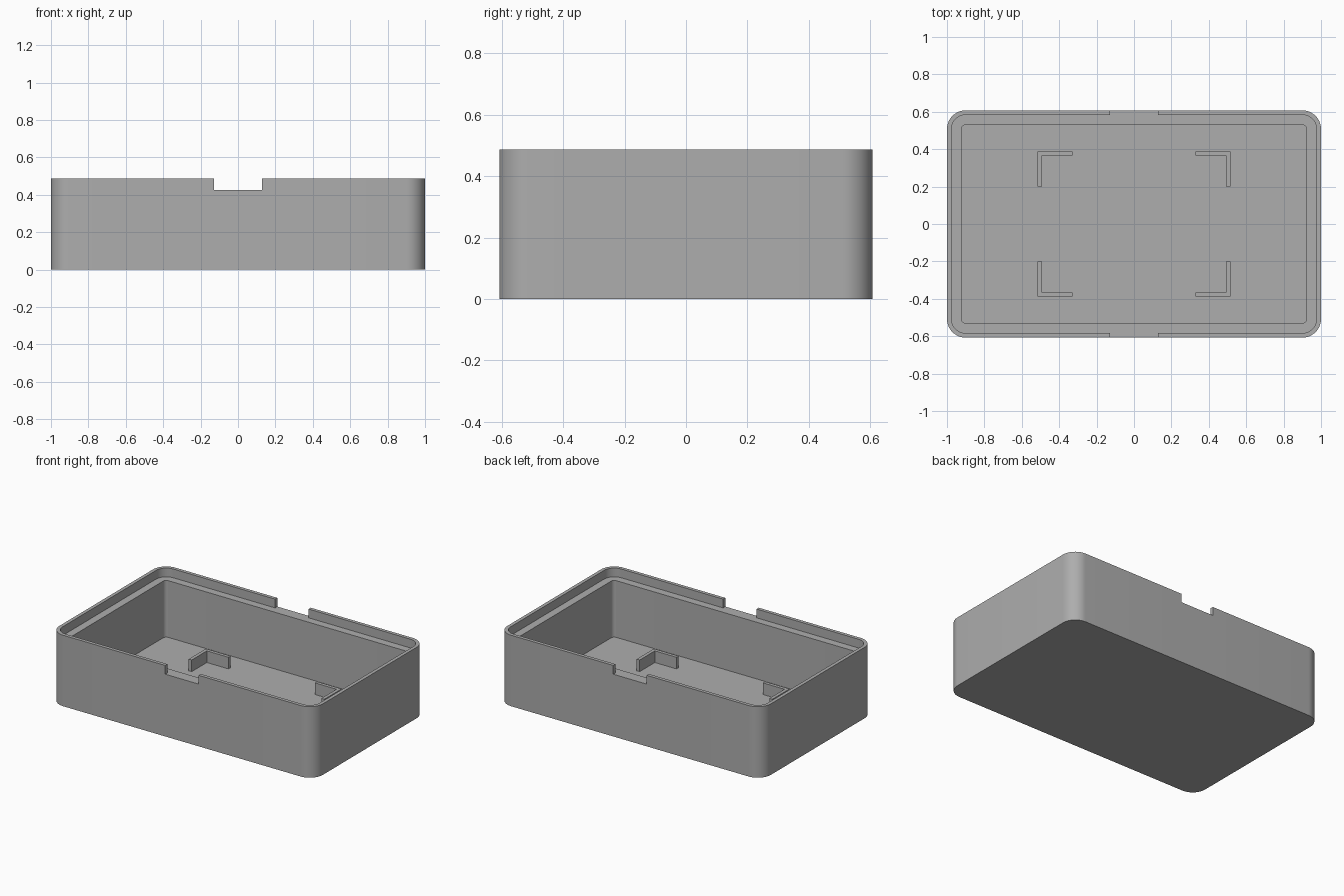
import bpy
import bmesh
from math import cos, sin, pi, radians

cube = bpy.data.objects.get("Cube")
if cube:
    bpy.data.objects.remove(cube, do_unlink=True)

# Sizes
HALF_X, HALF_Y, HEIGHT, RADIUS = 1.0, 0.6075, 0.487, 0.1
LIP, WALL = 0.024, 0.077          # lip thickness, full wall thickness
LEDGE_Z, FLOOR_Z = 0.427, 0.038
NOTCH = 0.127                     # half width of the finger notches
ARC = 12                          # segments per rounded corner

grey = bpy.data.materials.new("light_grey")
grey.use_nodes = True
colour = (0.42, 0.42, 0.42, 1)
grey.diffuse_color = colour
grey.node_tree.nodes["Principled BSDF"].inputs["Base Color"].default_value = colour


def finish(name, bm):
    bmesh.ops.recalc_face_normals(bm, faces=bm.faces)
    mesh = bpy.data.meshes.new(name)
    bm.to_mesh(mesh)
    bm.free()
    mesh.materials.append(grey)
    obj = bpy.data.objects.new(name, mesh)
    bpy.context.collection.objects.link(obj)
    return obj


def outline(inset):
    """Rounded rectangle, with extra points at the notch ends, counter-clockwise."""
    hx, hy, r = HALF_X - inset, HALF_Y - inset, max(RADIUS - inset, 0.025)
    points = []
    for corner, (sx, sy) in enumerate([(1, 1), (-1, 1), (-1, -1), (1, -1)]):
        for i in range(ARC + 1):
            a = (corner + i / ARC) * pi / 2
            points.append((sx * (hx - r) + r * cos(a), sy * (hy - r) + r * sin(a)))
        if corner % 2 == 0:
            points += [(sx * NOTCH, sy * hy), (-sx * NOTCH, sy * hy)]
    return points


# Tray: stacked outlines from the underside, over the lip, down to the floor
bm = bmesh.new()
levels = [(0, 0), (0, LEDGE_Z), (0, HEIGHT), (LIP, HEIGHT),
          (LIP, LEDGE_Z), (WALL, LEDGE_Z), (WALL, FLOOR_Z)]
rings = [[bm.verts.new((x, y, z)) for x, y in outline(inset)] for inset, z in levels]
count = len(rings[0])
gaps = {ARC + 1, 3 * ARC + 5}     # outline segments where the lip is cut away


def bridge(low, high, i):
    j = (i + 1) % count
    bm.faces.new((rings[low][i], rings[low][j], rings[high][j], rings[high][i]))


for i in range(count):
    bridge(0, 1, i)
    bridge(4, 5, i)
    bridge(5, 6, i)
    if i in gaps:
        bridge(1, 4, i)
        for end in (i, i + 1):    # end faces of the lip beside the notch
            bm.faces.new([rings[k][end] for k in (1, 2, 3, 4)])
    else:
        for k in (1, 2, 3):
            bridge(k, k + 1, i)
bm.faces.new(rings[0][::-1])
bm.faces.new(rings[6])
tray = finish("tray", bm)
bpy.context.view_layer.objects.active = tray
tray.select_set(True)
bpy.ops.object.shade_smooth_by_angle(angle=radians(30))

# Four L-shaped locating brackets on the floor
X, Y, ARM, THICK, RISE = 0.515, 0.388, 0.187, 0.023, 0.08
profile = [(X, Y), (X - ARM, Y), (X - ARM, Y - THICK), (X - THICK, Y - THICK),
           (X - THICK, Y - ARM), (X, Y - ARM)]
for sx, side in ((1, "left"), (-1, "right")):
    for sy, end in ((1, "back"), (-1, "front")):
        bm = bmesh.new()
        base = bm.faces.new([bm.verts.new((sx * x, sy * y, FLOOR_Z)) for x, y in profile])
        top = bmesh.ops.extrude_face_region(bm, geom=[base], use_keep_orig=True)["geom"]
        bmesh.ops.translate(bm, vec=(0, 0, RISE),
                            verts=[v for v in top if isinstance(v, bmesh.types.BMVert)])
        finish(f"bracket_{end}_{side}", bm)
